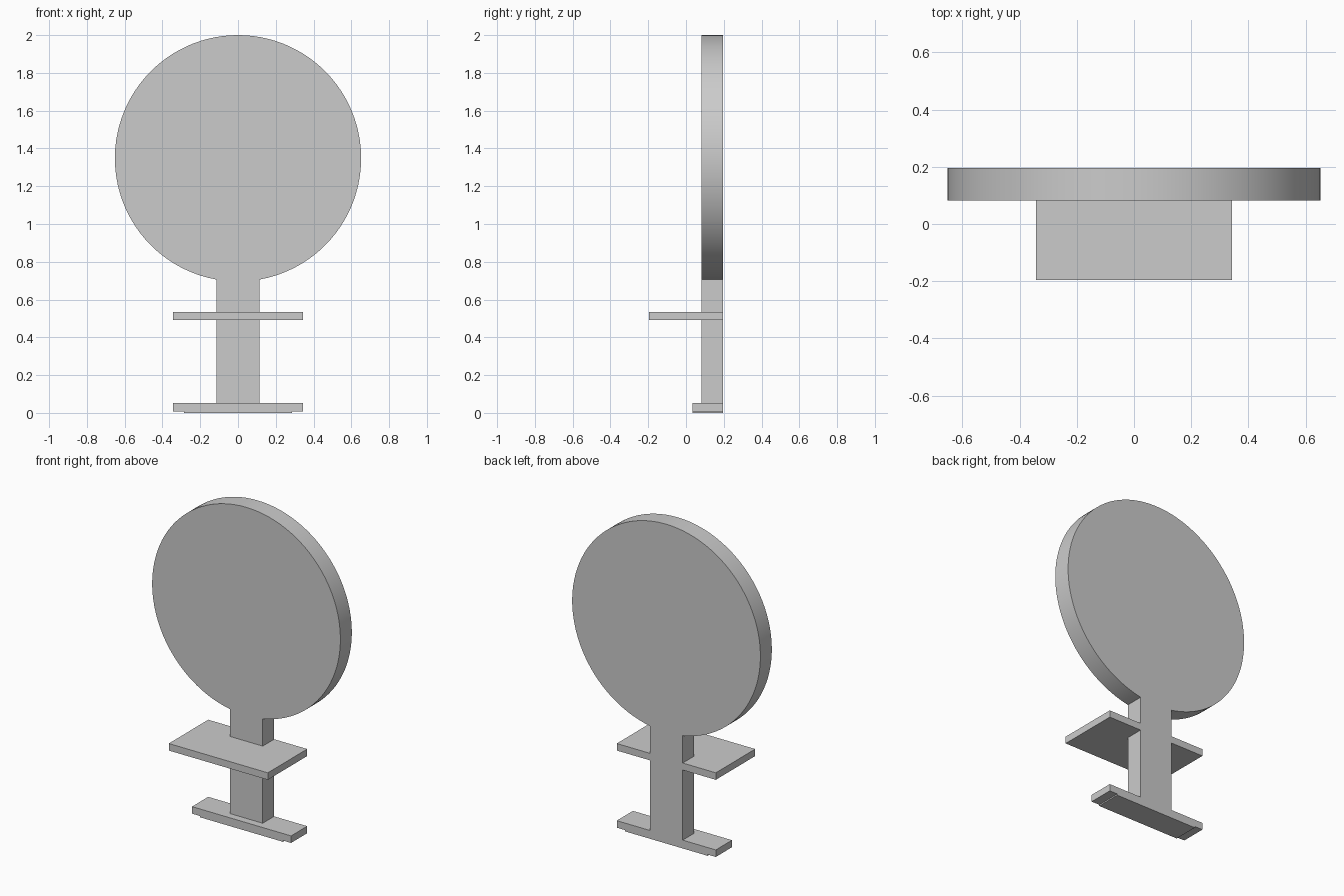
import bpy, bmesh, math

old = bpy.data.objects.get("Cube")
if old:
    bpy.data.objects.remove(old, do_unlink=True)

# One plain grey for everything
grey = bpy.data.materials.new("plain grey")
grey.use_nodes = True
colour = (0.6, 0.6, 0.6, 1)
grey.diffuse_color = colour
grey.node_tree.nodes["Principled BSDF"].inputs["Base Color"].default_value = colour

BACK = 0.195
PANEL_FRONT = 0.082
RADIUS, CENTRE_Z = 0.652, 1.348
POST_HALF = 0.114
BASE_TOP = 0.052


def finish(name, bm):
    bmesh.ops.recalc_face_normals(bm, faces=bm.faces)
    mesh = bpy.data.meshes.new(name)
    bm.to_mesh(mesh)
    bm.free()
    mesh.materials.append(grey)
    obj = bpy.data.objects.new(name, mesh)
    bpy.context.collection.objects.link(obj)
    return obj


def extrude_profile(name, points, front):
    """Extrude an x-z outline from the front depth to the shared back plane."""
    bm = bmesh.new()
    face = bm.faces.new([bm.verts.new((x, front, z)) for x, z in points])
    new = bmesh.ops.extrude_face_region(bm, geom=[face], use_keep_orig=True)
    verts = [g for g in new["geom"] if isinstance(g, bmesh.types.BMVert)]
    bmesh.ops.translate(bm, verts=verts, vec=(0, BACK - front, 0))
    return finish(name, bm)


def board(name, half_width, front, bottom, top):
    w = half_width
    return extrude_profile(name, [(-w, bottom), (w, bottom), (w, top), (-w, top)], front)


# Round panel and post as one flush outline
gap = math.asin(POST_HALF / RADIUS)
steps = 96
outline = [(-POST_HALF, BASE_TOP - 0.02), (POST_HALF, BASE_TOP - 0.02)]
for i in range(steps + 1):
    a = gap + (2 * math.pi - 2 * gap) * i / steps
    outline.append((RADIUS * math.sin(a), CENTRE_Z - RADIUS * math.cos(a)))
panel = extrude_profile("round_panel_and_post", outline, PANEL_FRONT)

# Smooth rim with crisp edges
bpy.ops.object.select_all(action="DESELECT")
panel.select_set(True)
bpy.context.view_layer.objects.active = panel
bpy.ops.object.shade_smooth_by_angle(angle=math.radians(30))

# Shelf, base and the thin foot under the base
board("shelf", 0.343, -BACK, 0.491, 0.535)
board("base", 0.343, 0.035, 0.008, BASE_TOP)
board("foot_plate", 0.287, 0.035, 0.0, 0.008)
